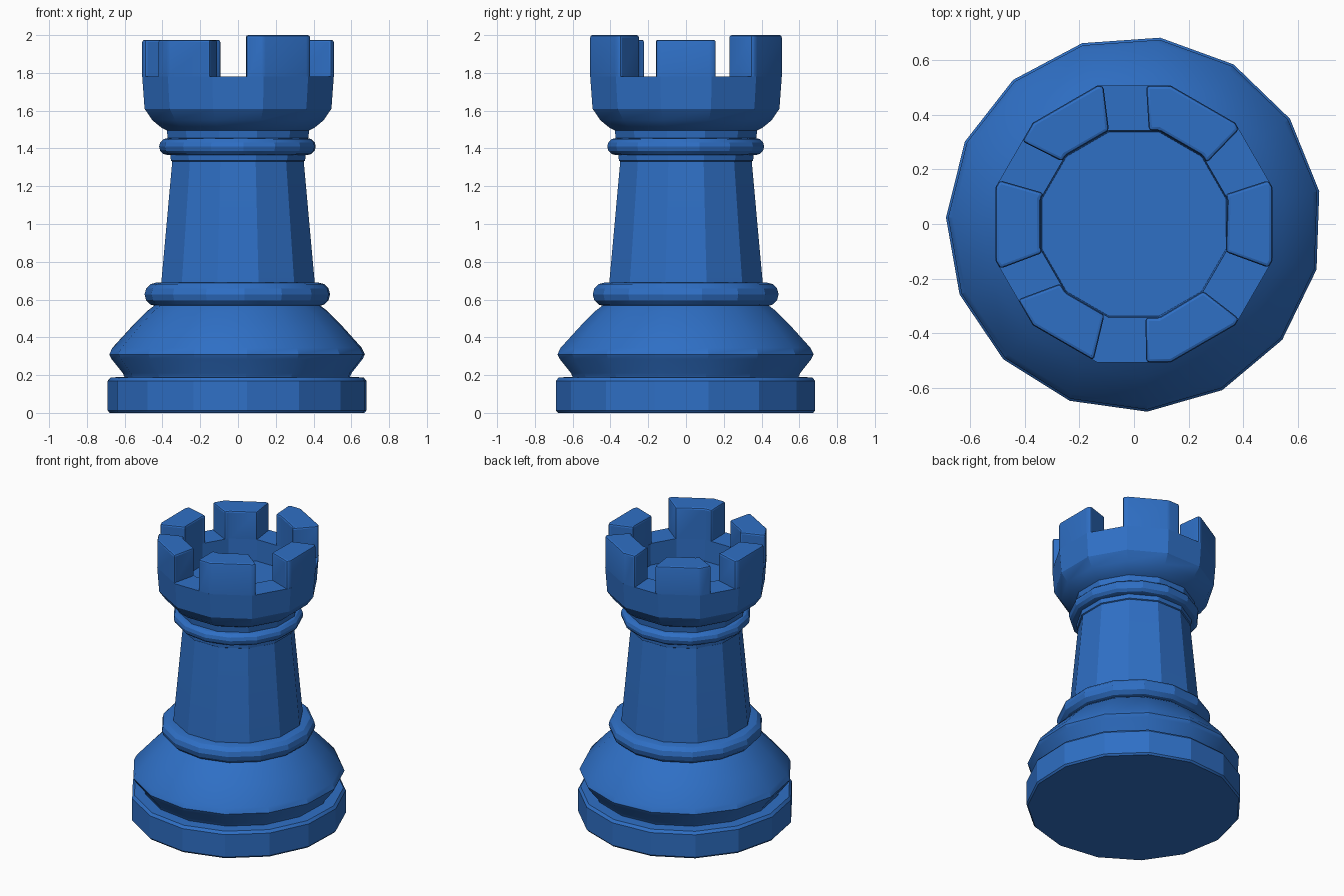
import bpy, bmesh, math

if "Cube" in bpy.data.objects:
    bpy.data.objects.remove(bpy.data.objects["Cube"])

blue = bpy.data.materials.new("blue")
blue.diffuse_color = (0.028, 0.16, 0.56, 1)
blue.use_nodes = True
blue.node_tree.nodes["Principled BSDF"].inputs["Base Color"].default_value = blue.diffuse_color


def ngon_point(r, deg, sides, phase):
    """Point in direction deg on a regular polygon with corner radius r."""
    step = 360 / sides
    off = (deg - phase) % step - step / 2
    d = r * math.cos(math.radians(step / 2)) / math.cos(math.radians(off))
    return d * math.cos(math.radians(deg)), d * math.sin(math.radians(deg))


def finish(bm, name):
    bmesh.ops.recalc_face_normals(bm, faces=bm.faces)
    mesh = bpy.data.meshes.new(name)
    bm.to_mesh(mesh)
    bm.free()
    mesh.materials.append(blue)
    ob = bpy.data.objects.new(name, mesh)
    bpy.context.collection.objects.link(ob)
    bpy.ops.object.select_all(action='DESELECT')
    ob.select_set(True)
    bpy.context.view_layer.objects.active = ob
    bpy.ops.object.shade_smooth_by_angle(angle=math.radians(20))
    return ob


def lathe(name, profile, sides, phase):
    """Faceted turned part from (radius, height) points, capped at both ends."""
    bm = bmesh.new()
    rings = []
    for r, z in profile:
        rings.append([bm.verts.new((*ngon_point(r, phase + i * 360 / sides, sides, phase), z))
                      for i in range(sides)])
    for a, b in zip(rings, rings[1:]):
        for i in range(sides):
            j = (i + 1) % sides
            bm.faces.new((a[i], a[j], b[j], b[i]))
    bm.faces.new(rings[0][::-1])
    bm.faces.new(rings[-1])
    return finish(bm, name)


def rounded(r, z0, z1, inner, n=6):
    """Half-round ring profile bulging from inner to r."""
    h, m = (z1 - z0) / 2, (z0 + z1) / 2
    pts = [(r - h + h * math.cos(t), m + h * math.sin(t))
           for t in (math.pi * (k / n - 0.5) for k in range(n + 1))]
    return [(inner, z0)] + pts + [(inner, z1)]


# Foot and lower bulge
lathe("base_disc", [(0.68, 0), (0.69, 0.012), (0.69, 0.17), (0.675, 0.188), (0.60, 0.19)], 15, 10)
lathe("base_bulge", [(0.60, 0.185), (0.61, 0.21), (0.67, 0.285), (0.682, 0.31), (0.665, 0.345),
                     (0.56, 0.46), (0.48, 0.54), (0.44, 0.57)], 15, 10)

# Collars and tower
lathe("lower_collar", rounded(0.495, 0.565, 0.69, 0.40), 15, 10)
lathe("tower", [(0.42, 0.68), (0.418, 0.715), (0.36, 1.335)], 12, 15)
lathe("neck_band", [(0.35, 1.325), (0.368, 1.335), (0.37, 1.37)], 12, 15)
lathe("upper_collar", rounded(0.418, 1.365, 1.455, 0.34), 15, 10)

# Crown bowl with sunken floor
lathe("crown", [(0.34, 1.44), (0.385, 1.455), (0.39, 1.495), (0.42, 1.51), (0.47, 1.55),
                (0.512, 1.61), (0.525, 1.78), (0.355, 1.78), (0.35, 1.63)], 12, 15)

# Battlements: outer start/end angle, inner start/end angle, top height
MERLONS = [(42, 85, 40, 81, 2.0), (102.5, 143.5, 105, 139, 1.975), (162, 198.5, 161, 197.5, 1.975),
           (213, 253.5, 219, 252, 1.975), (275, 318, 277, 316, 2.0), (342, 378, 343, 378, 1.975)]
for n, (o0, o1, i0, i1, top) in enumerate(MERLONS):
    corners = [a for a in range(15, 380, 30) if o0 + 2 < a < o1 - 2]
    pts = [ngon_point(0.525, a, 12, 15) for a in [o0] + corners + [o1]]
    inner = [a for a in range(15, 380, 30) if i0 + 2 < a < i1 - 2]
    pts += [ngon_point(0.355, a, 12, 15) for a in [i1] + inner[::-1] + [i0]]
    bm = bmesh.new()
    face = bm.faces.new([bm.verts.new((x, y, 1.78)) for x, y in pts])
    ext = bmesh.ops.extrude_face_region(bm, geom=[face], use_keep_orig=True)
    for v in ext["geom"]:
        if isinstance(v, bmesh.types.BMVert):
            v.co.z = top
    bmesh.ops.recalc_face_normals(bm, faces=bm.faces)
    edges = [e for e in bm.edges if max(v.co.z for v in e.verts) > 1.9]
    bmesh.ops.bevel(bm, geom=edges, offset=0.012, segments=2, profile=0.5, affect='EDGES')
    finish(bm, f"battlement_{n + 1}")
